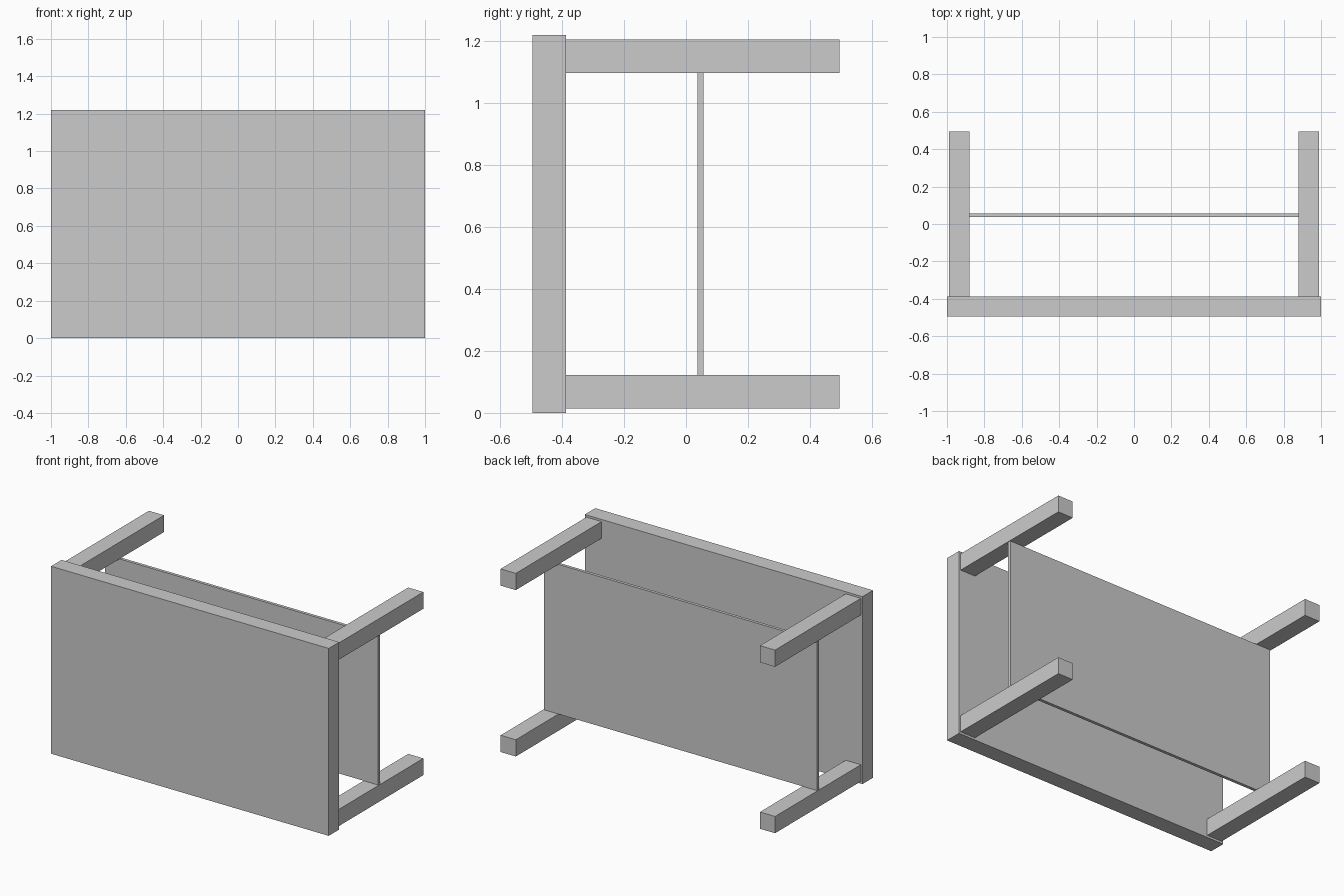
import bpy

if "Cube" in bpy.data.objects:
    bpy.data.objects.remove(bpy.data.objects["Cube"])


def box(name, x, y, z):
    """Box object spanning the given (min, max) ranges."""
    spans = (x, y, z)
    bpy.ops.mesh.primitive_cube_add(size=1, location=[(a + b) / 2 for a, b in spans])
    obj = bpy.context.object
    obj.name = name
    obj.scale = [b - a for a, b in spans]
    bpy.ops.object.transform_apply(location=False, rotation=False, scale=True)
    return obj


HEIGHT = 1.22          # table lies on its long edge
TOP_BACK = -0.387      # underside of the table top
LEG = 0.109            # leg thickness
INSET_X, INSET_Z = 0.988, 0.014

# Table top, facing the front
box("table_top", (-1, 1), (-0.495, TOP_BACK), (0, HEIGHT))

# Four square legs pointing backwards
for side, sx in (("left", -1), ("right", 1)):
    x = sorted((sx * INSET_X, sx * (INSET_X - LEG)))
    for level, z0 in (("lower", INSET_Z), ("upper", HEIGHT - INSET_Z - LEG)):
        box(f"{level}_{side}_leg", x, (TOP_BACK, 0.495), (z0, z0 + LEG))

# Thin shelf panel held between the lower and upper legs
box("shelf", (-0.983, 0.983), (0.037, 0.057),
    (INSET_Z + LEG, HEIGHT - INSET_Z - LEG))
